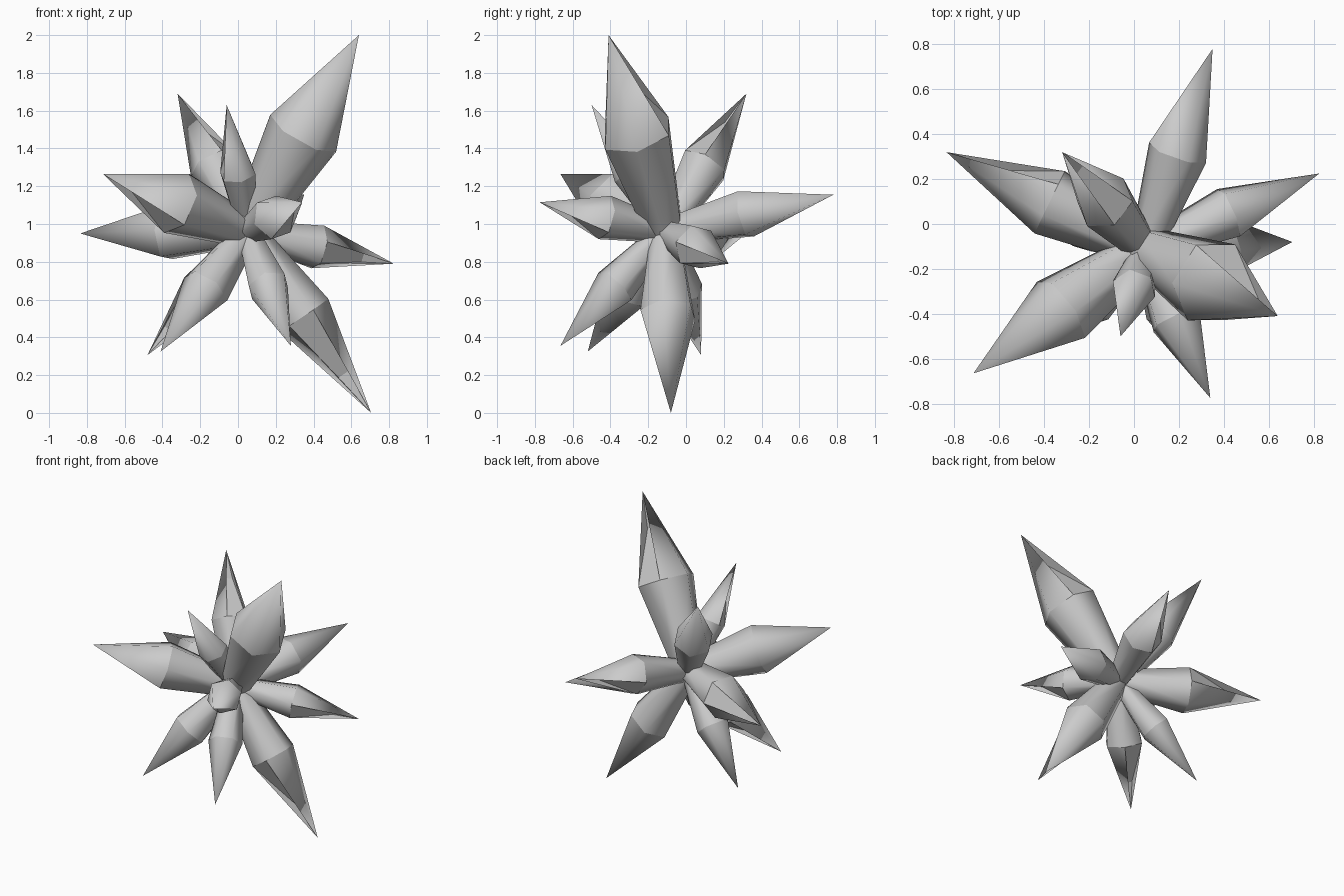
import bpy, bmesh, math
from mathutils import Vector, Matrix

cube = bpy.data.objects.get("Cube")
if cube:
    bpy.data.objects.remove(cube, do_unlink=True)

# Single pale grey material
grey = bpy.data.materials.new("pale_grey")
grey.use_nodes = True
grey.diffuse_color = (0.6, 0.6, 0.6, 1)
bsdf = next(n for n in grey.node_tree.nodes if n.type == 'BSDF_PRINCIPLED')
bsdf.inputs["Base Color"].default_value = (0.6, 0.6, 0.6, 1)

CENTER = Vector((0.05, -0.11, 0.96))
BASE = 0.52       # root radius relative to shoulder radius


def crystal(name, tip, radius, notch, shoulder=0.48):
    """Flared six-sided shard with a pointed end and one notched facet."""
    axis = Vector(tip) - CENTER
    length = axis.length
    z = axis.normalized()
    x = Vector(notch)
    x = (x - z * x.dot(z)).normalized()
    y = z.cross(x)
    bm = bmesh.new()

    # Root and shoulder rings, starting beside the notch
    def ring(r, h):
        angles = [math.radians(30 + 60 * i) for i in range(6)]
        return [bm.verts.new((r * math.cos(a), r * math.sin(a), h)) for a in angles]

    low = ring(radius * BASE, 0)
    high = ring(radius, length * shoulder)
    apex = bm.verts.new((0, 0, length))

    # Notch floor corners, sunk into the point
    notch_h = length * (shoulder + (1 - shoulder) * 0.6)
    q0, q1 = [bm.verts.new((-radius * 0.05, s * radius * 0.25, notch_h)) for s in (1, -1)]

    # Prism sides, point facets, then the notch floor and its rims
    bm.faces.new(low[::-1])
    for i in range(6):
        bm.faces.new((low[i - 1], low[i], high[i], high[i - 1]))
        if i > 0:
            bm.faces.new((high[i - 1], high[i], apex))
    bm.faces.new((high[5], high[0], q0, q1))
    bm.faces.new((high[0], apex, q0))
    bm.faces.new((high[5], q1, apex))
    bm.faces.new((q1, q0, apex))
    bmesh.ops.recalc_face_normals(bm, faces=bm.faces)

    # Smooth sides, crisp shoulder, root and notch
    for f in bm.faces:
        f.smooth = True
    crisp_rings = (set(high), set(low))
    notch_edge = {high[0], high[5], apex}
    for e in bm.edges:
        ends = set(e.verts)
        e.smooth = not (any(ends <= r for r in crisp_rings)
                        or ends <= notch_edge or ends & {q0, q1})

    mesh = bpy.data.meshes.new(name)
    bm.to_mesh(mesh)
    bm.free()
    mesh.materials.append(grey)
    obj = bpy.data.objects.new(name, mesh)
    bpy.context.collection.objects.link(obj)
    rot = Matrix((x, y, z)).transposed().to_4x4()
    obj.matrix_world = Matrix.Translation(CENTER) @ rot


# Tip position, shoulder radius, notch direction, shoulder position
crystal("tall_crystal", (0.64, -0.41, 2.0), 0.2, (0.1, 1, 0.2), 0.5)
crystal("upper_back_crystal", (-0.32, 0.32, 1.69), 0.135, (1, -0.6, 0.8))
crystal("upper_front_crystal", (-0.06, -0.5, 1.63), 0.1, (-1, -0.1, -0.2), 0.46)
crystal("front_right_crystal", (-0.715, -0.665, 1.265), 0.17, (0.7, 0.4, -0.6), 0.49)
crystal("right_crystal", (-0.835, 0.32, 0.95), 0.155, (0.4, 1, 0.5))
crystal("left_crystal", (0.825, 0.225, 0.79), 0.12, (0, -1, -0.2))
crystal("lower_left_crystal", (0.705, -0.08, 0), 0.155, (-0.2, -1, 0), 0.46)
crystal("lower_right_crystal", (-0.41, -0.52, 0.325), 0.135, (0, 0.9, -0.6))
crystal("lower_back_crystal", (-0.48, 0.08, 0.305), 0.11, (-0.3, -1, 0))
crystal("lower_front_crystal", (0.28, -0.665, 0.355), 0.115, (-0.5, 1, -0.5))
crystal("front_crystal", (0.34, -0.775, 1.115), 0.12, (0.2, 0.3, -1))
crystal("back_crystal", (0.35, 0.78, 1.155), 0.135, (-0.8, 0.25, -0.6))
